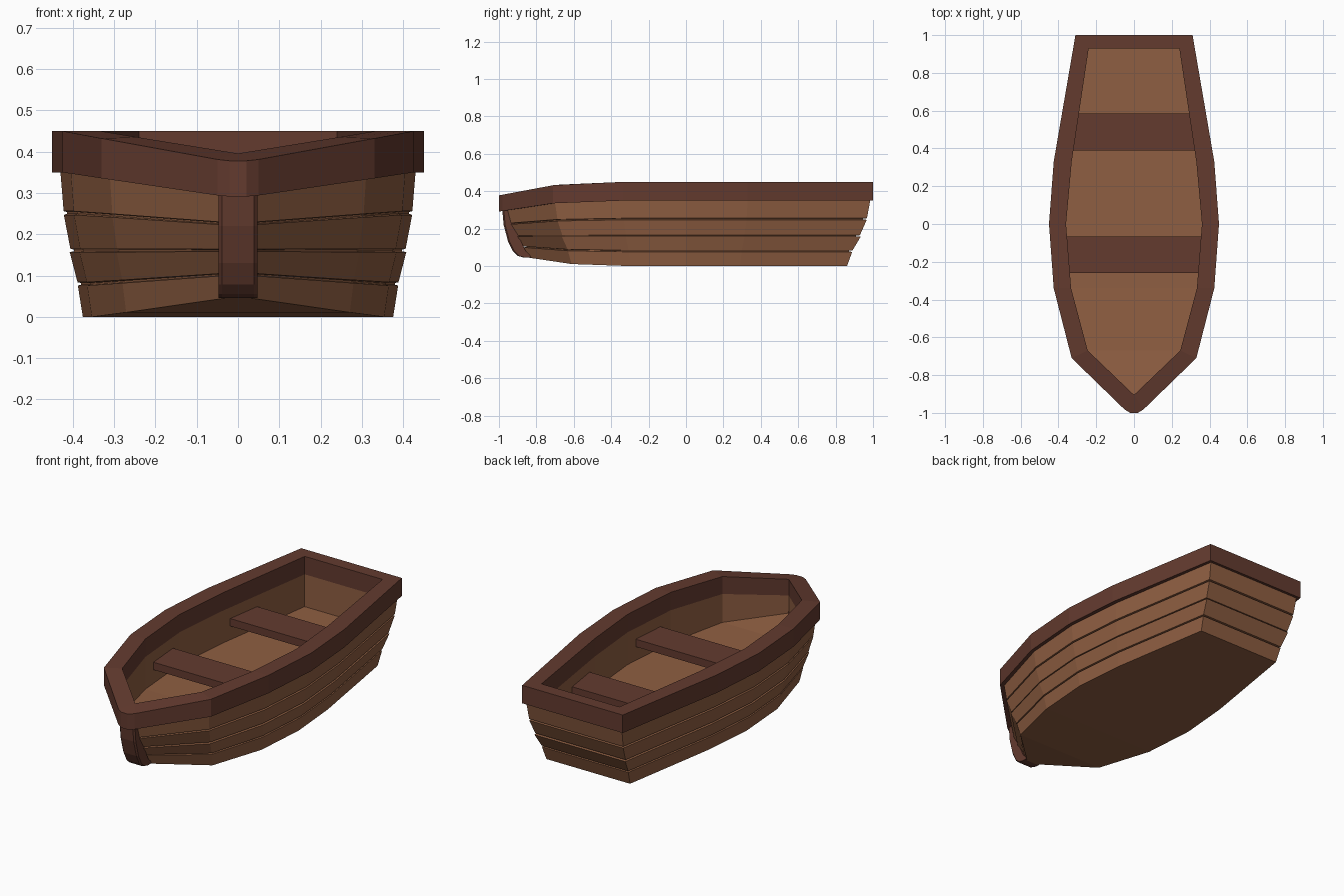
import bpy, bmesh

cube = bpy.data.objects.get("Cube")
if cube:
    bpy.data.objects.remove(cube, do_unlink=True)


def material(name, rgb):
    m = bpy.data.materials.new(name)
    m.use_nodes = True
    m.diffuse_color = (*rgb, 1)
    m.node_tree.nodes["Principled BSDF"].inputs["Base Color"].default_value = (*rgb, 1)
    return m


plank_brown = material("plank brown", (0.275, 0.113, 0.054))
trim_brown = material("dark trim brown", (0.125, 0.043, 0.028))


def finish(name, bm, mat):
    bmesh.ops.remove_doubles(bm, verts=bm.verts, dist=0.0005)
    bmesh.ops.recalc_face_normals(bm, faces=bm.faces)
    mesh = bpy.data.meshes.new(name)
    bm.to_mesh(mesh)
    bm.free()
    mesh.materials.append(mat)
    obj = bpy.data.objects.new(name, mesh)
    bpy.context.collection.objects.link(obj)
    return obj


def bow_factor(y):
    """0 amidships, rising to 1 at the tip of the bow"""
    if y > -0.34:
        return 0
    if y > -0.7:
        return (-0.34 - y) / 0.36 * 0.22
    return 0.22 + (-0.7 - y) / 0.3 * 0.78


def sheer(z):
    """How far a level rises or drops at the bow"""
    return max(0.05 - 0.31 * z, -0.072)


def ring(bm, plan, z, scale=1.0, lift=None):
    lift = sheer(z) if lift is None else lift
    pts = [(x * scale, y * scale, z + lift * bow_factor(y)) for x, y in plan]
    pts += [(-x, y, h) for x, y, h in reversed(pts)]
    return [bm.verts.new(p) for p in pts]


def bridge(bm, a, b):
    n = len(a)
    for i in range(n):
        j = (i + 1) % n
        bm.faces.new((a[i], a[j], b[j], b[i]))


def cap(bm, loop):
    n = len(loop)
    for i in range(n // 2 - 1):
        bm.faces.new((loop[i], loop[i + 1], loop[n - 2 - i], loop[n - 1 - i]))


# Half outlines from stern to bow
hull_plan = [(0.295, 0.985), (0.402, 0.33), (0.43, 0), (0.405, -0.34), (0.31, -0.7), (0.035, -0.965)]
inner_plan = [(0.24, 0.93), (0.33, 0.33), (0.36, 0), (0.333, -0.34), (0.245, -0.67), (0, -0.905)]
rim_plan = [(0.31, 1), (0.425, 0.33), (0.45, 0), (0.425, -0.34), (0.33, -0.71), (0.05, -0.982), (0.02, -1)]

# Hull: four lapped planks with grooves, open shell and floor
planks = [(0, 0.874, 0.076, 0.902), (0.084, 0.904, 0.157, 0.948),
          (0.165, 0.944, 0.247, 0.981), (0.256, 0.982, 0.35, 1.0)]
bm = bmesh.new()
rings = []
for low, low_scale, high, high_scale in planks:
    if rings:
        groove = low_scale - 0.02
        rings += [ring(bm, hull_plan, low - 0.006, groove), ring(bm, hull_plan, low - 0.002, groove)]
    rings += [ring(bm, hull_plan, low, low_scale), ring(bm, hull_plan, high, high_scale)]
rings.append(ring(bm, inner_plan, 0.35))
rings.append(ring(bm, inner_plan, 0.17, lift=0.05))
for a, b in zip(rings, rings[1:]):
    bridge(bm, a, b)
cap(bm, rings[0])
cap(bm, rings[-1])
finish("hull", bm, plank_brown)

# Gunwale: thick band around the top edge
bm = bmesh.new()
inner = inner_plan + inner_plan[-1:]
rings = [ring(bm, rim_plan, 0.35), ring(bm, rim_plan, 0.45),
         ring(bm, inner, 0.45), ring(bm, inner, 0.35)]
for i in range(4):
    bridge(bm, rings[i], rings[(i + 1) % 4])
finish("gunwale", bm, trim_brown)

# Stem: curved post down the bow
curve = [(-0.984, 0.32), (-0.975, 0.22), (-0.951, 0.13), (-0.925, 0.078), (-0.9, 0.055), (-0.87, 0.046)]
bm = bmesh.new()
rows = []
for y, z in curve:
    back = min(y + 0.07, -0.83)
    rows.append([bm.verts.new((x, yy, z)) for x, yy in
                 ((0.047, back), (0.047, y + 0.008), (0.039, y), (-0.039, y), (-0.047, y + 0.008), (-0.047, back))])
for a, b in zip(rows, rows[1:]):
    bridge(bm, a, b)
bm.faces.new(rows[0])
bm.faces.new(rows[-1])
finish("stem", bm, trim_brown)


# Seats: tapered boards that meet the side walls
def seat(name, y0, w0, y1, w1, top=0.288, thick=0.042):
    bm = bmesh.new()
    loops = [[bm.verts.new((x, y, z)) for x, y in ((w0, y0), (w1, y1), (-w1, y1), (-w0, y0))]
             for z in (top - thick, top)]
    bridge(bm, *loops)
    for loop in loops:
        bm.faces.new(loop)
    finish(name, bm, trim_brown)


seat("front_seat", -0.26, 0.342, -0.065, 0.358)
seat("rear_seat", 0.39, 0.324, 0.585, 0.294)
